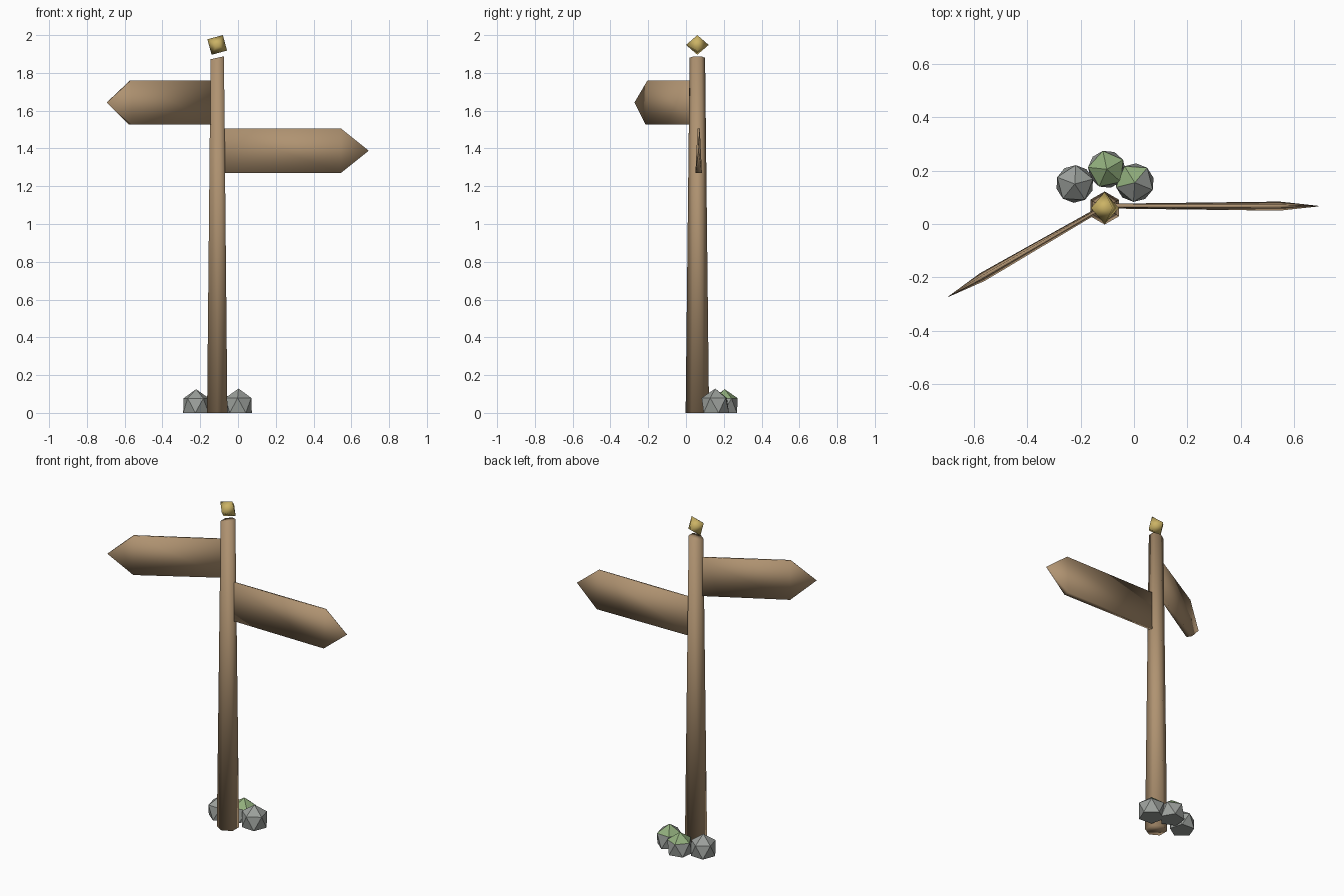
import bpy, bmesh, math
from mathutils import Matrix, Vector

if "Cube" in bpy.data.objects:
    bpy.data.objects.remove(bpy.data.objects["Cube"], do_unlink=True)


def material(name, rgb):
    mat = bpy.data.materials.new(name)
    mat.use_nodes = True
    mat.diffuse_color = (*rgb, 1)
    mat.node_tree.nodes["Principled BSDF"].inputs["Base Color"].default_value = (*rgb, 1)
    return mat


wood = material("brown wood", (0.43, 0.29, 0.165))
gold = material("gold", (0.60, 0.45, 0.13))
stone = material("grey stone", (0.33, 0.35, 0.33))
moss = material("green moss", (0.28, 0.42, 0.20))


def finish(name, bm, mats, smooth=True):
    bmesh.ops.recalc_face_normals(bm, faces=bm.faces)
    for face in bm.faces:
        face.smooth = smooth
    mesh = bpy.data.meshes.new(name)
    bm.to_mesh(mesh)
    bm.free()
    for mat in mats:
        mesh.materials.append(mat)
    obj = bpy.data.objects.new(name, mesh)
    bpy.context.collection.objects.link(obj)
    return obj


POST = Vector((-0.11, 0.06, 0))

# Tapered six-sided post with a slanted top
bm = bmesh.new()
bmesh.ops.create_cone(bm, cap_ends=True, segments=6, radius1=0.062, radius2=0.041, depth=1.88,
                      matrix=Matrix.Translation((0, 0, 0.94)))
# points of the hexagon face front and back
if max(v.co.x for v in bm.verts) > 0.06:
    bm.transform(Matrix.Rotation(math.radians(30), 4, "Z"))
for v in bm.verts:
    if v.co.z > 1:
        v.co.z += 0.22 * v.co.x
finish("post", bm, [wood]).location = POST

# Tilted octahedral finial
bm = bmesh.new()
bmesh.ops.create_uvsphere(bm, u_segments=4, v_segments=2, radius=0.06,
                          matrix=Matrix.Rotation(math.radians(30), 4, "Y"))
finish("finial", bm, [gold]).location = POST + Vector((0, 0, 1.948))


# Arrow boards: origin at the tip, thicker along the lower edge
def arrow_board(name, length, tip, angle):
    bm = bmesh.new()
    outline = [(-length, -0.117, 0.009), (-0.146, -0.117, 0.017), (0, 0, 0.001),
               (-0.146, 0.117, 0.006), (-length, 0.117, 0.005)]
    front = [bm.verts.new((x, -t, z)) for x, z, t in outline]
    back = [bm.verts.new((x, t, z)) for x, z, t in outline]
    bm.faces.new(front)
    bm.faces.new(back[::-1])
    for i in range(5):
        j = (i + 1) % 5
        bm.faces.new((front[i], back[i], back[j], front[j]))
    board = finish(name, bm, [wood])
    board.location = tip
    board.rotation_euler.z = math.radians(angle)


arrow_board("left_arrow_board", 0.79, (0.692, 0.067, 1.388), 0)
arrow_board("right_arrow_board", 0.675, (-0.695, -0.272, 1.643), 210)


# Faceted rocks with flattened bases; moss chosen by face direction
def rock(name, x, y, radius, turn, mossy):
    bm = bmesh.new()
    bmesh.ops.create_icosphere(bm, subdivisions=1, radius=radius,
                               matrix=Matrix.Rotation(math.radians(turn), 4, "Z"))
    floor = sorted({round(v.co.z, 3) for v in bm.verts})[1]
    for v in bm.verts:
        v.co.z = max(0, (v.co.z - floor) * 1.1)
    bm.normal_update()
    for face in bm.faces:
        face.material_index = int(face.normal.z > 0.5 and mossy(face.normal))
    finish(name, bm, [stone, moss], smooth=False).location = (x, y, 0)


rock("right_rock", -0.222, 0.15, 0.079, 15, lambda n: False)
rock("back_rock", -0.102, 0.205, 0.079, 30, lambda n: True)
rock("left_rock", 0.003, 0.155, 0.081, 50, lambda n: n.y - n.x > 0)
